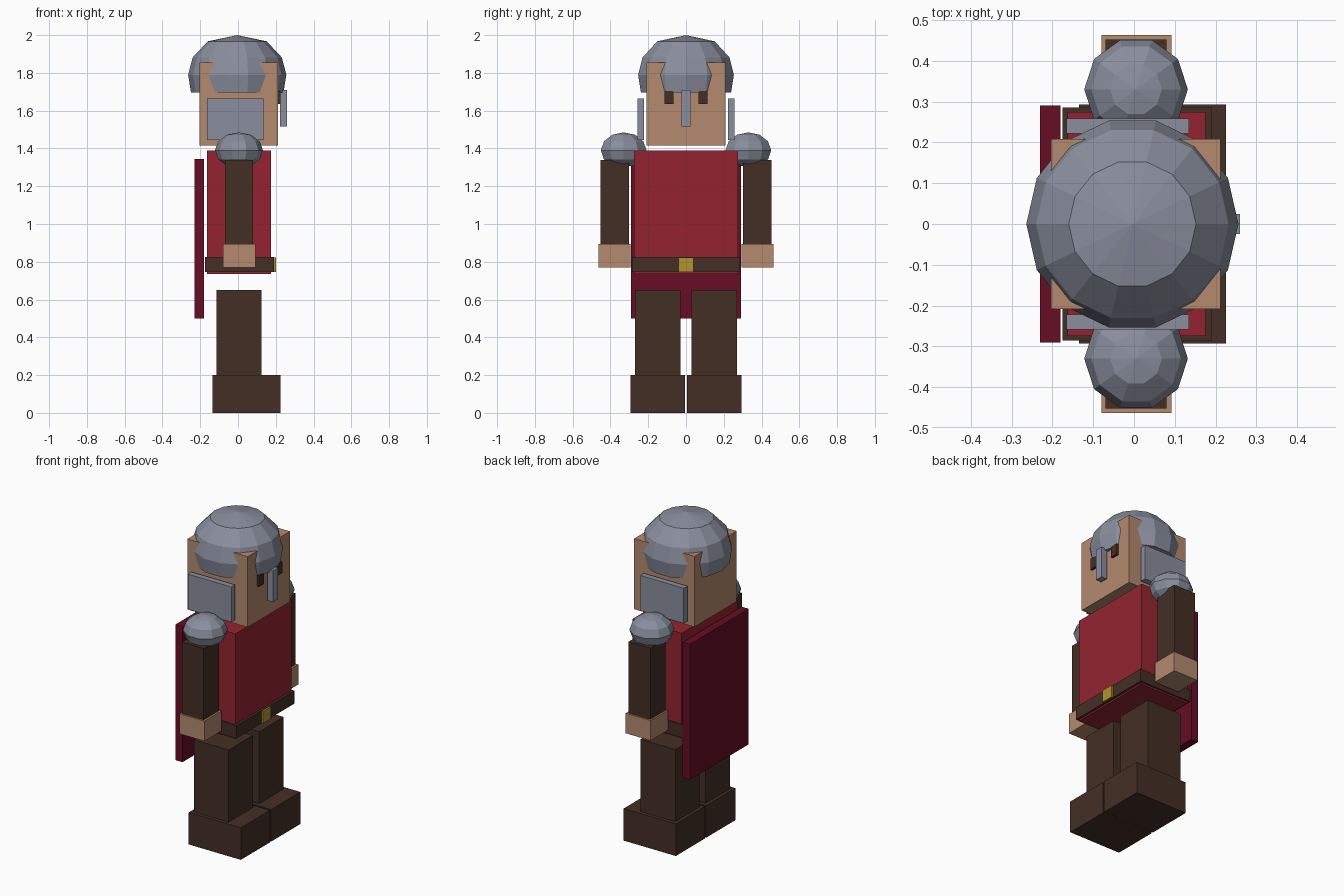
import bpy, bmesh
from math import sin, cos, pi

if "Cube" in bpy.data.objects:
    bpy.data.objects.remove(bpy.data.objects["Cube"], do_unlink=True)


def linear(v):
    v /= 255
    return v / 12.92 if v <= 0.04045 else ((v + 0.055) / 1.055) ** 2.4


def material(name, r, g, b):
    m = bpy.data.materials.new(name)
    m.use_nodes = True
    col = (linear(r), linear(g), linear(b), 1)
    m.diffuse_color = col
    m.node_tree.nodes["Principled BSDF"].inputs["Base Color"].default_value = col
    return m


steel = material("steel grey", 138, 143, 158)
red = material("tunic red", 148, 36, 48)
wine = material("cape wine", 102, 13, 36)
skin = material("skin tan", 180, 138, 110)
leather = material("leather brown", 68, 47, 37)
gold = material("buckle gold", 178, 148, 50)


def finish(name, bm, mat):
    bmesh.ops.recalc_face_normals(bm, faces=bm.faces)
    mesh = bpy.data.meshes.new(name)
    bm.to_mesh(mesh)
    bm.free()
    mesh.materials.append(mat)
    ob = bpy.data.objects.new(name, mesh)
    bpy.context.collection.objects.link(ob)
    return ob


def box(name, mat, xs, ys, zs):
    """Box from its extents on each axis."""
    bm = bmesh.new()
    bmesh.ops.create_cube(bm, size=1)
    for v in bm.verts:
        v.co = [lo + (c + 0.5) * (hi - lo) for c, (lo, hi) in zip(v.co, (xs, ys, zs))]
    return finish(name, bm, mat)


def pair(name, mat, xs, ys, zs):
    """The same box on both sides of the body, which faces +x."""
    box("left_" + name, mat, xs, ys, zs)
    box("right_" + name, mat, xs, (-ys[1], -ys[0]), zs)


def dome(name, mat, centre, profile, sides):
    """Faceted solid turned from (radius, z) points, starting at its top point."""
    bm = bmesh.new()
    cx, cy = centre
    top = bm.verts.new((cx, cy, profile[0][1]))
    rings = [[bm.verts.new((cx + r * cos(2 * pi * i / sides),
                            cy + r * sin(2 * pi * i / sides), z))
              for i in range(sides)] for r, z in profile[1:]]
    for i in range(sides):
        j = (i + 1) % sides
        bm.faces.new((top, rings[0][i], rings[0][j]))
        for a, b in zip(rings, rings[1:]):
            bm.faces.new((a[i], b[i], b[j], a[j]))
    bm.faces.new(rings[-1])
    return finish(name, bm, mat)


# Legs and boots
pair("boot", leather, (-0.135, 0.225), (0.005, 0.293), (0, 0.2))
pair("leg", leather, (-0.115, 0.125), (0.03, 0.27), (0.2, 0.65))

# Torso, belt, buckle and cape
box("torso", red, (-0.163, 0.175), (-0.275, 0.275), (0.735, 1.39))
box("belt", leather, (-0.175, 0.19), (-0.285, 0.285), (0.745, 0.825))
box("buckle", gold, (0.18, 0.2), (-0.04, 0.04), (0.747, 0.822))
box("cape", wine, (-0.23, -0.18), (-0.29, 0.29), (0.5, 1.345))

# Arms, hands and shoulder guards
pair("arm", leather, (-0.07, 0.08), (0.303, 0.452), (0.89, 1.34))
pair("hand", skin, (-0.08, 0.092), (0.293, 0.463), (0.77, 0.895))
guard = [(0.127 * sin(pi * k / 6), 1.39 + 0.095 * cos(pi * k / 6)) for k in range(6)]
for side, y in (("left", 0.33), ("right", -0.33)):
    dome(side + "_shoulder_guard", steel, (0.005, y), guard, 10)

# Head and eyes
box("head", skin, (-0.204, 0.212), (-0.208, 0.208), (1.415, 1.855))
pair("eye", leather, (0.21, 0.226), (0.065, 0.115), (1.635, 1.705))

# Helmet with cheek plates and nose guard
dome("helmet", steel, (-0.004, 0),
     [(0, 2.0), (0.156, 1.967), (0.236, 1.882), (0.26, 1.79), (0.245, 1.697)], 14)
pair("cheek_plate", steel, (-0.165, 0.135), (0.222, 0.258), (1.445, 1.665))
box("nose_guard", steel, (0.222, 0.26), (-0.025, 0.025), (1.515, 1.71))
